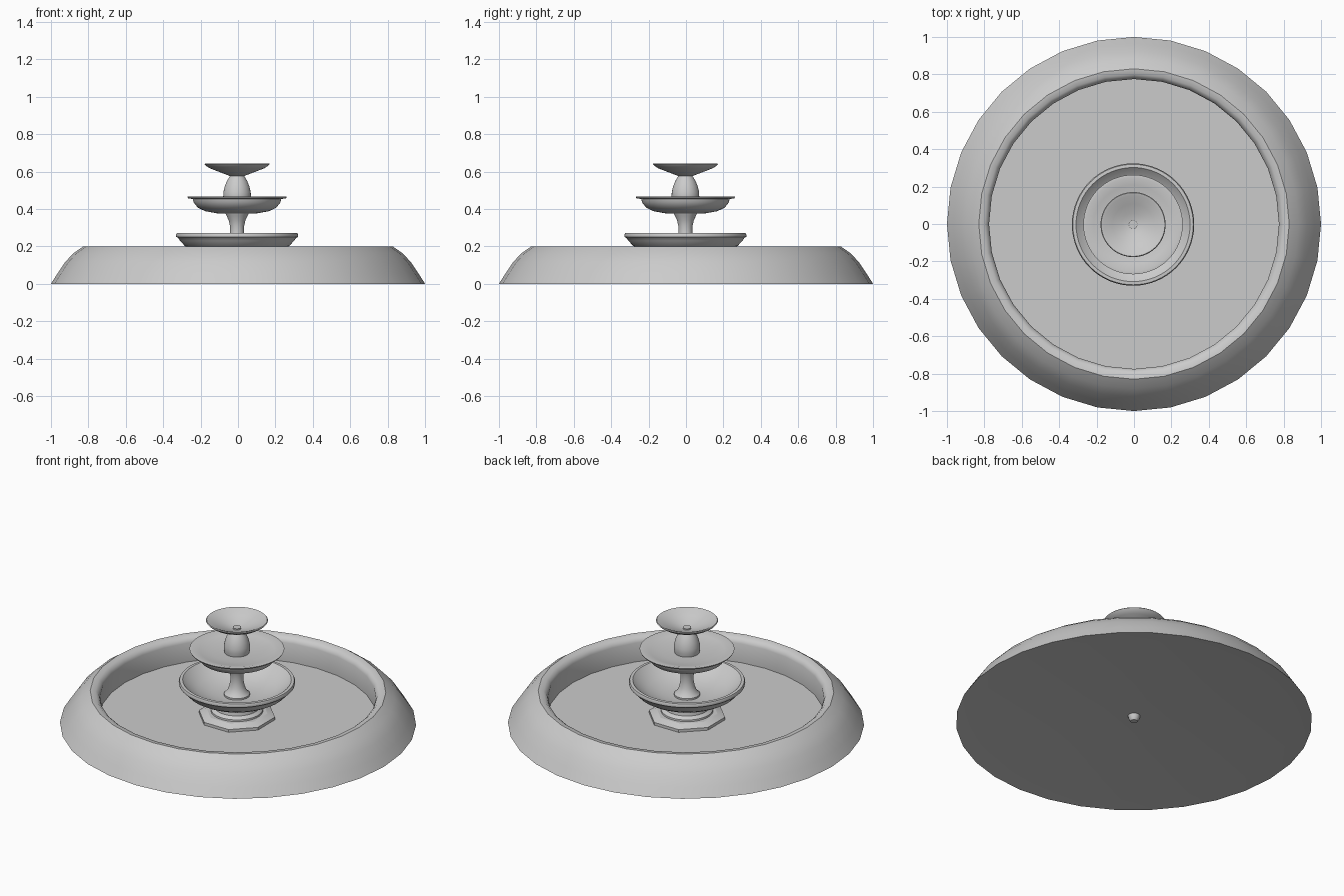
import bpy, bmesh, math

CX, CY = -0.005, -0.003  # the centrepiece sits very slightly off the basin axis


def lathe(name, profile, sides=64, x=0.0, y=0.0, turn=0.0, angle=40):
    """Spin (radius, height) points around z; radius 0 becomes a single pole."""
    bm = bmesh.new()
    rings = []
    for r, z in profile:
        count = 1 if r == 0 else sides
        rings.append([bm.verts.new((x + r * math.cos(turn + 2 * math.pi * i / sides),
                                    y + r * math.sin(turn + 2 * math.pi * i / sides), z))
                      for i in range(count)])
    for a, b in zip(rings, rings[1:]):
        for i in range(sides):
            j = (i + 1) % sides
            quad = [a[i % len(a)], a[j % len(a)], b[j % len(b)], b[i % len(b)]]
            bm.faces.new(list(dict.fromkeys(quad)))
    bmesh.ops.recalc_face_normals(bm, faces=bm.faces)
    mesh = bpy.data.meshes.new(name)
    bm.to_mesh(mesh)
    bm.free()
    obj = bpy.data.objects.new(name, mesh)
    bpy.context.collection.objects.link(obj)
    bpy.ops.object.select_all(action='DESELECT')
    obj.select_set(True)
    bpy.context.view_layer.objects.active = obj
    bpy.ops.object.shade_smooth_by_angle(angle=math.radians(angle))
    return obj


# Wide ground basin: slightly hollow underside, rounded outer wall, sunken floor
lathe("basin", [(0, 0.035), (0.2, 0.033), (0.9, 0.01), (1.0, 0), (0.965, 0.055),
                (0.925, 0.115), (0.88, 0.163), (0.83, 0.198), (0.80, 0.195),
                (0.783, 0.18), (0.775, 0.163), (0.777, 0.045), (0, 0.045)], sides=32)

# Drain pipe under the centre
lathe("drain_pipe", [(0, 0.04), (0.035, 0.034), (0.03, 0.015), (0.02, 0), (0, 0)], sides=12)

# Octagonal foot
lathe("foot", [(0, 0.04), (0.218, 0.04), (0.218, 0.062), (0.175, 0.08), (0, 0.08)],
      sides=8, x=CX, y=CY, turn=math.pi / 8, angle=20)

# Lower bowl with its short flared neck
lathe("lower_bowl", [(0, 0.07), (0.147, 0.07), (0.145, 0.09), (0.125, 0.105),
                     (0.122, 0.125), (0.14, 0.143), (0.20, 0.16), (0.25, 0.185),
                     (0.28, 0.203), (0.305, 0.23), (0.315, 0.245), (0.325, 0.25),
                     (0.327, 0.26), (0.322, 0.271), (0.305, 0.272), (0.28, 0.248),
                     (0.22, 0.21), (0.14, 0.185), (0.07, 0.178), (0, 0.178)], x=CX, y=CY)

# Slender stem between the lower and middle bowls
lathe("lower_stem", [(0, 0.17), (0.072, 0.17), (0.072, 0.188), (0.055, 0.205),
                     (0.043, 0.235), (0.037, 0.27), (0.038, 0.31), (0.045, 0.34),
                     (0.056, 0.363), (0.064, 0.38), (0, 0.38)], sides=48, x=CX, y=CY)

# Middle bowl with a thin flat lip
lathe("middle_bowl", [(0, 0.375), (0.11, 0.377), (0.17, 0.388), (0.21, 0.407),
                      (0.232, 0.435), (0.236, 0.453), (0.262, 0.457), (0.266, 0.465),
                      (0.25, 0.467), (0.21, 0.457), (0.14, 0.446), (0, 0.442)], x=CX, y=CY)

# Egg-shaped upper stem
lathe("upper_stem", [(0, 0.435), (0.068, 0.435), (0.074, 0.465), (0.073, 0.49),
                     (0.066, 0.52), (0.055, 0.548), (0.042, 0.57), (0.033, 0.583),
                     (0, 0.583)], sides=48, x=CX, y=CY)

# Shallow conical top bowl
lathe("top_bowl", [(0, 0.572), (0.033, 0.574), (0.09, 0.596), (0.145, 0.617),
                   (0.165, 0.63), (0.174, 0.64), (0.17, 0.644), (0.155, 0.64),
                   (0.11, 0.618), (0.06, 0.6), (0.025, 0.59), (0, 0.588)], x=CX, y=CY)

# Small spout in the top bowl
lathe("spout", [(0, 0.58), (0.024, 0.58), (0.024, 0.598), (0, 0.598)], sides=16, x=CX, y=CY)
